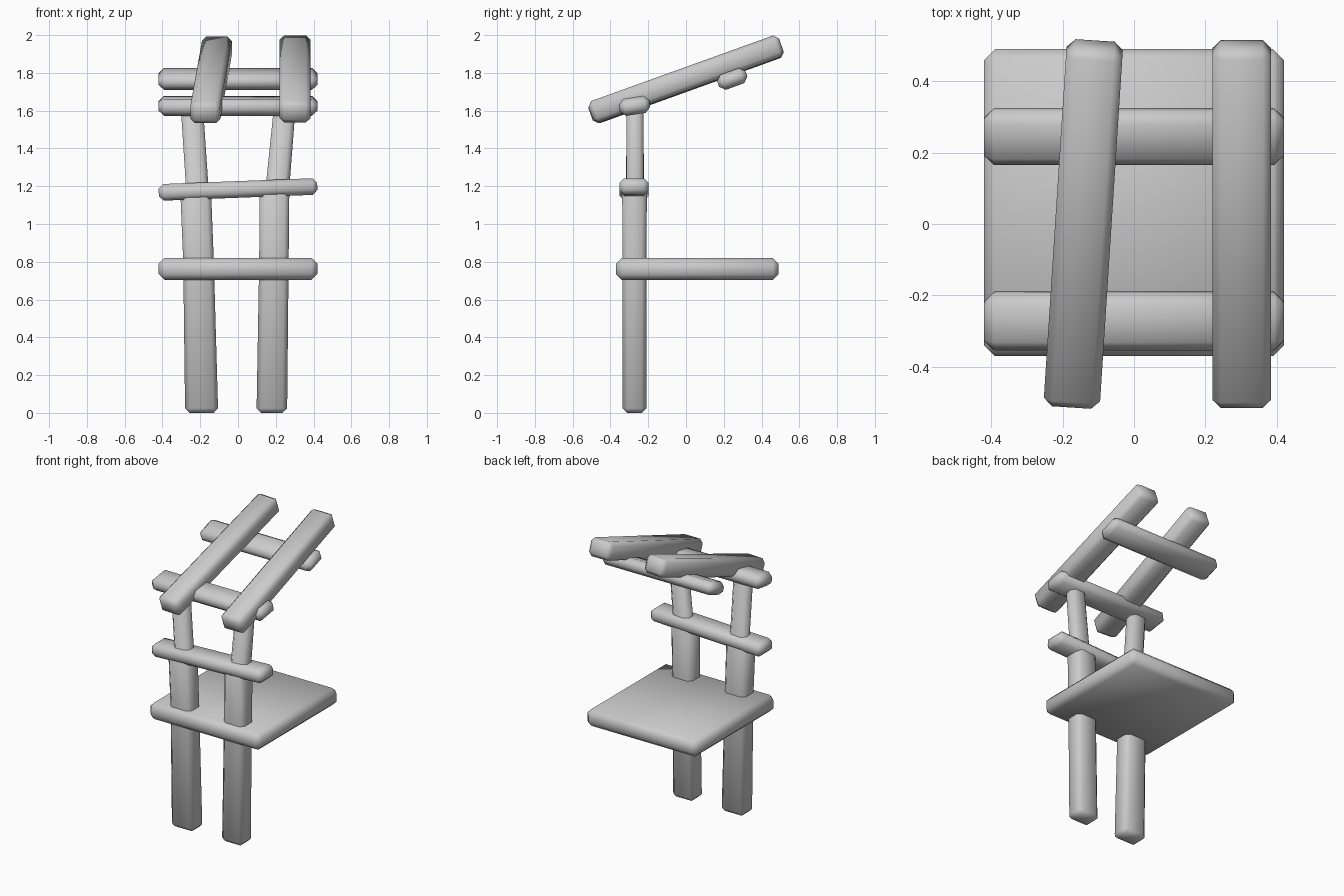
import bpy, bmesh
from math import radians
from mathutils import Euler

default = bpy.data.objects.get("Cube")
if default:
    bpy.data.objects.remove(default, do_unlink=True)

grey = bpy.data.materials.new("light grey")
grey.use_nodes = True
grey.diffuse_color = (0.6, 0.6, 0.6, 1)
grey.node_tree.nodes["Principled BSDF"].inputs["Base Color"].default_value = (0.6, 0.6, 0.6, 1)


def finish(name, bm, bevel):
    """Chamfer the sharp edges, shade smooth and link the part."""
    bmesh.ops.recalc_face_normals(bm, faces=bm.faces)
    sharp = [e for e in bm.edges if e.calc_face_angle(0) > radians(50)]
    bmesh.ops.bevel(bm, geom=sharp, offset=bevel, segments=1, affect='EDGES')
    mesh = bpy.data.meshes.new(name)
    bm.to_mesh(mesh)
    bm.free()
    mesh.materials.append(grey)
    obj = bpy.data.objects.new(name, mesh)
    bpy.context.collection.objects.link(obj)
    bpy.ops.object.select_all(action='DESELECT')
    obj.select_set(True)
    bpy.context.view_layer.objects.active = obj
    bpy.ops.object.shade_smooth_by_angle(angle=radians(60))
    return obj


def plank(name, centre, size, tilt=(0, 0, 0), bevel=0.028):
    """Chamfered board, tilted in degrees about x, y and z."""
    bm = bmesh.new()
    bmesh.ops.create_cube(bm, size=1)
    bmesh.ops.scale(bm, vec=size, verts=bm.verts)
    obj = finish(name, bm, bevel)
    obj.location = centre
    obj.rotation_euler = Euler([radians(a) for a in tilt])


def post(name, sections):
    """Upright lofted through (z, x min, x max, y min, y max) sections."""
    bm = bmesh.new()
    rings = [[bm.verts.new(p) for p in ((a, c, z), (b, c, z), (b, d, z), (a, d, z))]
             for z, a, b, c, d in sections]
    bm.faces.new(rings[0])
    bm.faces.new(rings[-1])
    for low, high in zip(rings, rings[1:]):
        for i in range(4):
            j = (i + 1) % 4
            bm.faces.new((low[i], low[j], high[j], high[i]))
    finish(name, bm, 0.024)


# Uprights, wide below the back rail and slimmer above it
post("right_post", [(0, -0.28, -0.105, -0.335, -0.21), (0.8, -0.29, -0.128, -0.335, -0.21),
                    (1.16, -0.305, -0.142, -0.338, -0.207), (1.2, -0.275, -0.158, -0.315, -0.225),
                    (1.62, -0.303, -0.185, -0.315, -0.225)])
post("left_post", [(0, 0.098, 0.26, -0.335, -0.21), (0.8, 0.112, 0.268, -0.335, -0.21),
                   (1.16, 0.115, 0.272, -0.338, -0.207), (1.2, 0.148, 0.272, -0.315, -0.225),
                   (1.62, 0.19, 0.305, -0.315, -0.225)])

# Seat and back rail
plank("seat", (0, 0.06, 0.762), (0.84, 0.86, 0.115), bevel=0.03)
plank("back_rail", (0, -0.275, 1.183), (0.84, 0.155, 0.088), (0, -2.2, 0), 0.025)

# Cross bars under the sloping roof beams
plank("lower_crossbar", (0, -0.272, 1.625), (0.84, 0.162, 0.09), (9, 0, 0))
plank("upper_crossbar", (0, 0.245, 1.768), (0.84, 0.16, 0.085), (20, 0, 0))

# Roof beams
plank("right_roof_beam", (-0.142, 0, 1.763), (0.158, 1.07, 0.12), (19.8, 0, -3.7), 0.024)
plank("left_roof_beam", (0.302, 0, 1.768), (0.165, 1.07, 0.12), (19.8, 0, 0), 0.024)
